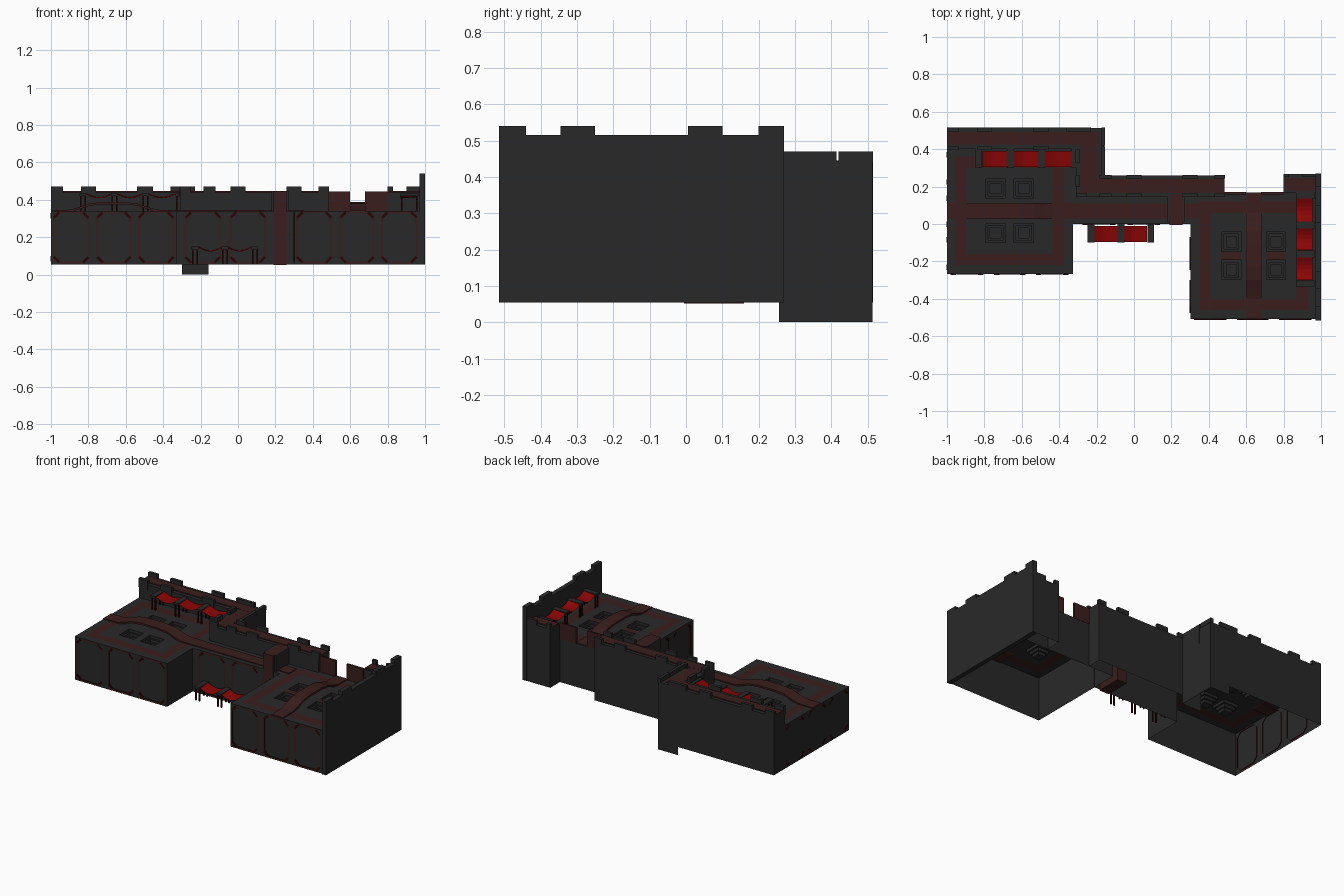
import bpy, bmesh, math

if "Cube" in bpy.data.objects:
    bpy.data.objects.remove(bpy.data.objects["Cube"])

def mat(name, r, g, b):
    m = bpy.data.materials.new(name)
    m.diffuse_color = (r, g, b, 1)
    m.use_nodes = True
    m.node_tree.nodes["Principled BSDF"].inputs["Base Color"].default_value = m.diffuse_color
    return m

GREY = mat("charcoal stone", 0.0215, 0.0215, 0.0215)
BROWN = mat("dark brown red", 0.043, 0.0125, 0.0125)
MAROON = mat("deep maroon", 0.022, 0.001, 0.001)
RED = mat("cloth red", 0.25, 0.0015, 0.0015)

def finish(name, bm, *mats):
    me = bpy.data.meshes.new(name)
    bm.to_mesh(me)
    bm.free()
    for m in mats:
        me.materials.append(m)
    ob = bpy.data.objects.new(name, me)
    bpy.context.collection.objects.link(ob)
    return ob

SIDES = {'b': (0, 3, 2, 1), 't': (4, 5, 6, 7), 'f': (0, 1, 5, 4),
         'r': (1, 2, 6, 5), 'k': (2, 3, 7, 6), 'l': (3, 0, 4, 7)}

def boxes(name, m, items, sides="btfrkl"):
    """Boxes given as x0,x1,y0,y1,z0,z1; only the listed sides are made."""
    bm = bmesh.new()
    for x0, x1, y0, y1, z0, z1 in items:
        v = [bm.verts.new((x, y, z)) for z in (z0, z1)
             for x, y in ((x0, y0), (x1, y0), (x1, y1), (x0, y1))]
        for s in sides:
            bm.faces.new([v[i] for i in SIDES[s]])
    return finish(name, bm, m)

Z0, ZT, ZW, ZM = 0.055, 0.34, 0.44, 0.47

def platform(name, cx, cy, along_x):
    """Deck with a brown ring band, four stepped pits and an arched bridge."""
    def P(u, v, z):                       # u runs along the bridge
        return (cx + u, cy + v, z) if along_x else (cx - v, cy + u, z)
    bm = bmesh.new()
    # pits: 0.105 squares, wide gap across the bridge, narrow gap along it
    us = [-.335 if along_x else -.338, -.29, -.23, -.128, -.023, .023, .128, .23, .29, .338]
    vs = [-.338, -.29, -.23, -.17, -.068, .068, .17, .23, .29, .338]
    for i in range(9):
        for j in range(9):
            if i in (3, 5) and j in (3, 5):
                u0, u1, v0, v1, z = us[i], us[i + 1], vs[j], vs[j + 1], ZT
                prev = [P(*c, z) for c in ((u0, v0), (u1, v0), (u1, v1), (u0, v1))]
                for k in range(1, 4):     # steps going down
                    for d, dz in ((0, -.018), (.012, 0)):
                        u0 += d; v0 += d; u1 -= d; v1 -= d; z += dz
                        cur = [P(*c, z) for c in ((u0, v0), (u1, v0), (u1, v1), (u0, v1))]
                        for q in range(4):
                            r = (q + 1) % 4
                            bm.faces.new([bm.verts.new(p) for p in (prev[q], prev[r], cur[r], cur[q])])
                        prev = cur
                bm.faces.new([bm.verts.new(p) for p in prev])
                continue
            f = bm.faces.new([bm.verts.new(P(u, v, ZT)) for u, v in (
                (us[i], vs[j]), (us[i + 1], vs[j]), (us[i + 1], vs[j + 1]), (us[i], vs[j + 1]))])
            ring = 1 <= i <= 7 and 1 <= j <= 7 and (i in (1, 7) or j in (1, 7))
            cross = not along_x and i == 4 and j in (3, 5)
            f.material_index = int(ring or cross)
    finish(name + "_deck", bm, GREY, BROWN)
    # arched bridge strip
    bm = bmesh.new()
    prof = [(-.336, .345), (-.23, .347), (-.18, .362), (-.13, .38), (-.06, .388),
            (.06, .388), (.13, .38), (.18, .362), (.23, .347), (.336, .345)]
    rows = [[bm.verts.new(P(u, v, z + d)) for v, d in
             ((-.042, 0), (.042, 0), (.042, -.012), (-.042, -.012))] for u, z in prof]
    for a, b in zip(rows, rows[1:]):
        for q in range(4):
            r = (q + 1) % 4
            bm.faces.new((a[q], b[q], b[r], a[r]))
    bm.faces.new(rows[0]); bm.faces.new(rows[-1][::-1])
    finish(name + "_bridge", bm, BROWN)

platform("left_platform", -.665, .07, True)
platform("right_platform", .64, -.17, False)

# outer platform walls, single skins open below
boxes("left_platform_walls", GREY, [(-1, -.33, -.266, .515, Z0, ZT)], "fl")
boxes("left_platform_side", GREY, [(-.34, -.33, -.266, 0, Z0, ZT)], "r")
boxes("right_platform_walls", GREY, [(.302, .98, -.508, .168, Z0, ZT)], "flk")
boxes("middle_terrace", GREY, [(-.33, .305, 0, .26, Z0, ZT)], "ft")
boxes("terrace_corner_deck", GREY, [(-.335, -.29, .25, .41, ZT - .01, ZT)], "tr")
boxes("terrace_path", BROWN, [(-.33, .35, .03, .11, ZT, ZT + .005)])
boxes("front_steps_column", BROWN, [(.19, .26, -.006, .16, Z0 - .003, .447)])
boxes("column_rim", GREY, [(.18, .192, .01, .15, ZT, .447), (.258, .27, .01, .15, ZT, .447)])

# raised wall walks
boxes("wall_walk", GREY, [(-1, -.3, .40, .515, ZT, ZW), (-.155, .485, .145, .26, ZT, ZW),
                          (-.31, -.155, .145, .41, ZT, ZW), (.8, .97, .165, .268, ZT, ZW)], "tfrkl")
boxes("back_walls", GREY, [(-1, -.3, .5, .515, Z0, ZT), (-.155, .485, .25, .26, Z0, ZT),
                           (.8, .97, .25, .268, Z0, ZT)], "k")
boxes("back_wall_ends", GREY, [(.475, .485, .165, .26, Z0, ZT)], "r")
boxes("tower_end", GREY, [(.8, .81, .165, .268, Z0, ZT)], "l")
boxes("corner_block", GREY, [(-.30, -.157, .256, .513, 0, .443)], "tfrk")
boxes("walk_surface", BROWN, [(-1, -.19, .425, .492, .43, .446), (-.285, -.20, .17, .43, .43, .4455),
                              (-.285, .485, .167, .24, .43, .446), (.8, .97, .178, .245, .43, .446)])
boxes("broken_parapet", BROWN, [(.485, .6, .158, .17, ZT, .445), (.68, .8, .158, .17, ZT, .445)])

# battlements
lx = [(-1, -.935), (-.84, -.76), (-.54, -.455), (-.36, -.23)]
mx = [(-.185, -.12), (-.04, .04), (.26, .34), (.43, .487)]
m = [(a, b, .495, .515, ZW, ZM) for a, b in lx]
m += [(a, b, .395, .415, ZW - .03, ZM) for a, b in lx[:3]]
m += [(a, b, .243, .262, ZW, ZM) for a, b in mx]
m += [(a, b, .145, .162, ZW - .03, ZM) for a, b in [(-.31, -.25)] + mx]
m += [(-.175, -.155, a, b, ZW, ZM) for a, b in ((.256, .325), (.325, .415), (.42, .515))]
m += [(-.312, -.29, a, b, ZW - .03, ZM) for a, b in ((.2, .26), (.33, .40))]
m += [(.8, .83, .25, .268, ZW, ZM), (.9, .97, .25, .268, ZW, ZM)]
boxes("battlements", GREY, m)

# tall right wall
boxes("tall_wall", GREY, [(.97, 1, -.515, .27, Z0, .515)])
boxes("tall_wall_battlements", GREY, [(.97, 1, a, b, .515, .54) for a, b in
      ((-.515, -.44), (-.345, -.25), (.005, .1), (.2, .27))])

# chamfered wall panels: brown outline with maroon inner lip and corner struts
def panels(name, ox, oy, ux, uy, spans):
    nx, ny = uy, -ux                      # outward normal
    bm = bmesh.new()
    def V(u, z, d):
        return bm.verts.new((ox + ux * u + nx * d, oy + uy * u + ny * d, z))
    def octagon(a, b, c, d, k):
        return [(a + k, c), (b - k, c), (b, c + k), (b, d - k),
                (b - k, d), (a + k, d), (a, d - k), (a, c + k)]
    for a, b in spans:
        out = octagon(a, b, .06, .338, .03)
        inn = octagon(a + .01, b - .01, .07, .328, .029)
        for q in range(8):
            r = (q + 1) % 8
            quad = (out[q], out[r], inn[r], inn[q])
            corner = q % 2 == 1
            d = .006 if corner else .004
            face = bm.faces.new([V(*p, d) for p in quad])
            face.material_index = int(corner)
            e = bm.faces.new([V(*inn[q], d), V(*inn[r], d), V(*inn[r], 0), V(*inn[q], 0)])
            e.material_index = 1
    finish(name, bm, BROWN, MAROON)

three = [(.01, .205), (.242, .43), (.465, .66)]
panels("left_front_panels", -1, -.266, 1, 0, three)
panels("left_side_panels", -.996, .405, 0, -1, three)
panels("right_front_panels", .30, -.508, 1, 0, three)
panels("right_side_panels", .302, 0, 0, -1, [(.06, .255), (.29, .485)])
panels("terrace_panels", 0, 0, 1, 0, [(-.285, -.09), (-.045, .15)])

# market awnings: sagging cloth between beams on thin legs
def awning(name, ox, oy, ux, uy, cloths, ground):
    vx, vy = uy, -ux                      # direction away from the wall
    def box(u0, u1, v0, v1, z0, z1):
        xs = sorted((ox + ux * u0 + vx * v0, ox + ux * u1 + vx * v1))
        ys = sorted((oy + uy * u0 + vy * v0, oy + uy * u1 + vy * v1))
        return (*xs, *ys, ground + z0, ground + z1)
    bm = bmesh.new()
    n = 6
    for a, b in cloths:
        rows = []
        for i in range(n + 1):
            t = i / n
            sag = .02 * math.sin(math.pi * t)
            u = a + (b - a) * t
            rows.append([bm.verts.new((ox + ux * u + vx * v, oy + uy * u + vy * v, ground + z - sag))
                         for v, z in ((.01, .094), (.095, .088))])
        for p, q in zip(rows, rows[1:]):
            bm.faces.new((p[0], p[1], q[1], q[0]))
    finish(name + "_cloth", bm, RED)
    edges = [cloths[0][0] - .02] + [(p[1] + q[0]) / 2 for p, q in zip(cloths, cloths[1:])] + [cloths[-1][1] + .02]
    boxes(name + "_beams", GREY, [box(e - .018, e + .018, 0, .1, .08, .094) for e in edges])
    boxes(name + "_legs", MAROON, [box(e + s - .004, e + s + .004, v, v + .008, 0, .08)
                                   for e in edges for s in (-.012, .012) for v in (.005, .085)])

awning("left_awning", 0, .40, 1, 0, [(-.81, -.675), (-.645, -.51), (-.48, -.335)], ZT)
awning("front_awning", 0, 0, 1, 0, [(-.21, -.085), (-.055, .07)], Z0)
awning("right_awning", .965, 0, 0, -1, [(-.135, -.01), (.02, .14), (.18, .30)], ZT)
